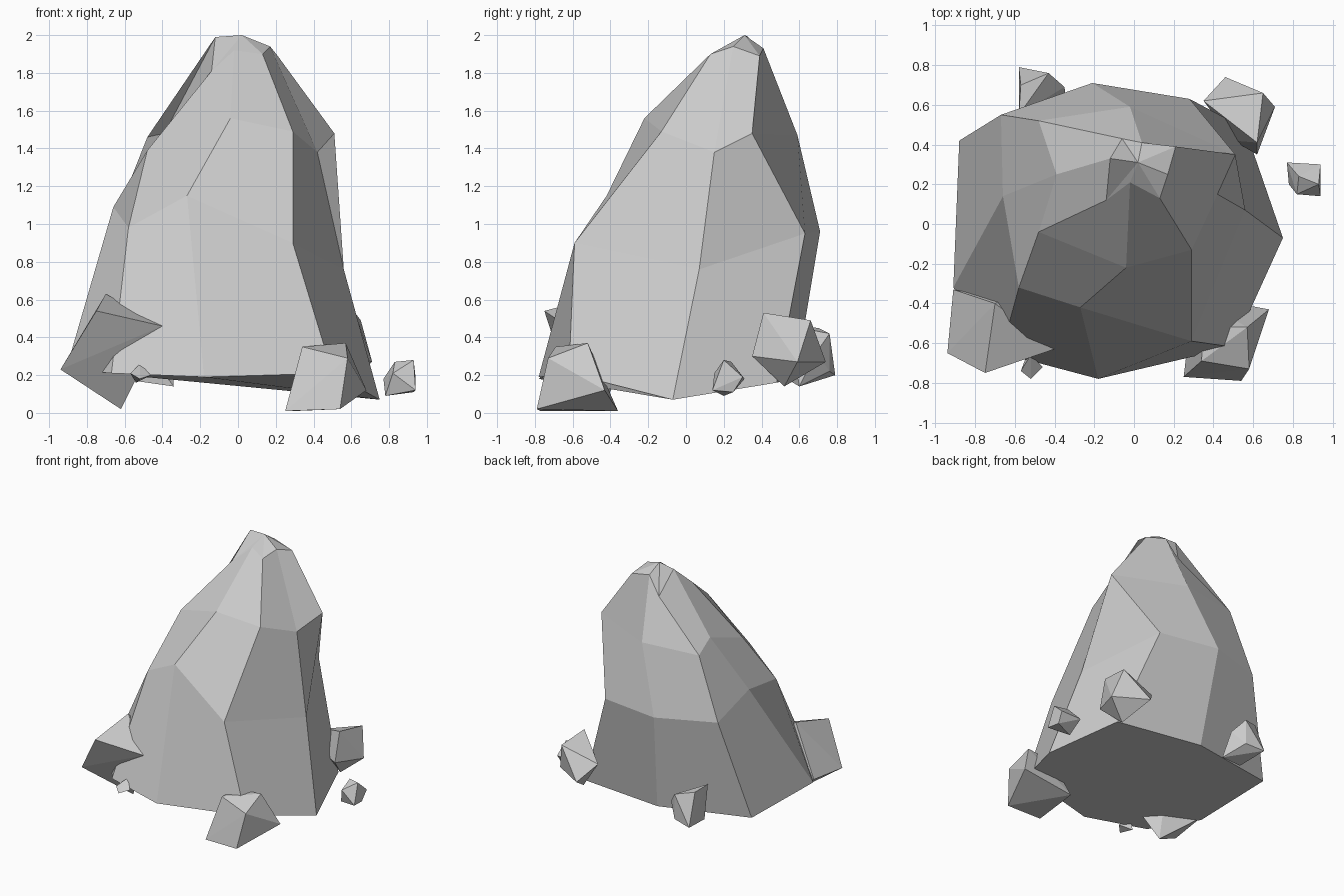
import bpy, bmesh


def finish(name, bm):
    bmesh.ops.recalc_face_normals(bm, faces=bm.faces[:])
    mesh = bpy.data.meshes.new(name)
    bm.to_mesh(mesh)
    bm.free()
    obj = bpy.data.objects.new(name, mesh)
    bpy.context.collection.objects.link(obj)
    return obj


def ringed_rock(name, rings, tip):
    """Big stone: stacked rings joined by faceted bands, a flat foot and a pointed cap."""
    bm = bmesh.new()
    loops = [[bm.verts.new(p) for p in ring] for ring in rings]
    n = len(loops[0])
    for low, high in zip(loops, loops[1:]):
        for i in range(n):
            j = (i + 1) % n
            bm.faces.new((low[i], low[j], high[j], high[i]))
    bm.faces.new(loops[0][::-1])
    top = bm.verts.new(tip)
    for i in range(n):
        bm.faces.new((loops[-1][i], loops[-1][(i + 1) % n], top))
    return finish(name, bm)


def rock(name, points):
    """Small stone: the convex hull of a few corner points."""
    bm = bmesh.new()
    for p in points:
        bm.verts.new(p)
    hull = bmesh.ops.convex_hull(bm, input=bm.verts[:])
    spare = {g for g in hull["geom_interior"] + hull["geom_unused"]
             if isinstance(g, bmesh.types.BMVert)}
    bmesh.ops.delete(bm, geom=list(spare), context="VERTS")
    return finish(name, bm)


# Large boulder: eight columns, from the left side round by the front
foot = [(-0.91, -0.32, 0.23), (-0.67, -0.65, 0.21), (-0.18, -0.78, 0.19), (0.50, -0.62, 0.21),
        (0.75, -0.07, 0.07), (0.56, 0.48, 0.16), (-0.15, 0.58, 0.18), (-0.88, 0.42, 0.22)]
waist = [(-0.66, 0.14, 1.09), (-0.58, -0.32, 0.98), (-0.27, -0.42, 1.15), (0.29, -0.59, 0.90),
         (0.56, 0.07, 0.76), (0.28, 0.63, 0.95), (-0.21, 0.71, 0.96), (-0.67, 0.55, 0.98)]
shoulder = [(-0.39, 0.25, 1.48), (-0.48, -0.04, 1.39), (-0.04, -0.22, 1.56), (0.29, -0.13, 1.49),
            (0.42, 0.15, 1.38), (0.51, 0.35, 1.48), (-0.02, 0.59, 1.47), (-0.48, 0.52, 1.46)]
peak = [(-0.12, 0.33, 1.99), (-0.14, 0.12, 1.81), (-0.02, 0.21, 1.92), (0.13, 0.13, 1.90),
        (0.17, 0.25, 1.94), (0.21, 0.39, 1.89), (0.04, 0.41, 1.93), (-0.06, 0.43, 1.79)]
ringed_rock("boulder", [foot, waist, shoulder, peak], (0.02, 0.31, 2.00))

# Loose stones around the foot
rock("front_left_stone", [
    (-0.94, -0.65, 0.23), (-0.75, -0.75, 0.54), (-0.40, -0.63, 0.46),
    (-0.65, -0.38, 0.58), (-0.70, -0.40, 0.63), (-0.91, -0.33, 0.25),
    (-0.62, -0.45, 0.02)])
rock("front_left_chip", [
    (-0.57, -0.74, 0.21), (-0.52, -0.78, 0.18), (-0.46, -0.72, 0.20),
    (-0.54, -0.66, 0.16), (-0.52, -0.66, 0.26)])
rock("front_right_stone", [
    (0.25, -0.77, 0.01), (0.54, -0.79, 0.02), (0.58, -0.73, 0.29),
    (0.34, -0.69, 0.35), (0.57, -0.52, 0.37), (0.35, -0.52, 0.35),
    (0.68, -0.43, 0.12), (0.30, -0.36, 0.01)])
rock("back_right_stone", [
    (0.46, 0.74, 0.27), (0.35, 0.62, 0.40), (0.65, 0.66, 0.49),
    (0.62, 0.41, 0.53), (0.71, 0.59, 0.27), (0.62, 0.35, 0.30),
    (0.55, 0.52, 0.14), (0.50, 0.42, 0.30)])
rock("back_left_stone", [
    (-0.58, 0.79, 0.20), (-0.57, 0.70, 0.45), (-0.43, 0.76, 0.42),
    (-0.35, 0.69, 0.32), (-0.34, 0.60, 0.14), (-0.58, 0.55, 0.46),
    (-0.55, 0.55, 0.17), (-0.43, 0.76, 0.22)])
rock("right_pebble", [
    (0.77, 0.31, 0.18), (0.94, 0.30, 0.19), (0.93, 0.20, 0.28),
    (0.83, 0.24, 0.27), (0.94, 0.14, 0.12), (0.82, 0.15, 0.21),
    (0.78, 0.20, 0.09), (0.93, 0.25, 0.11)])
